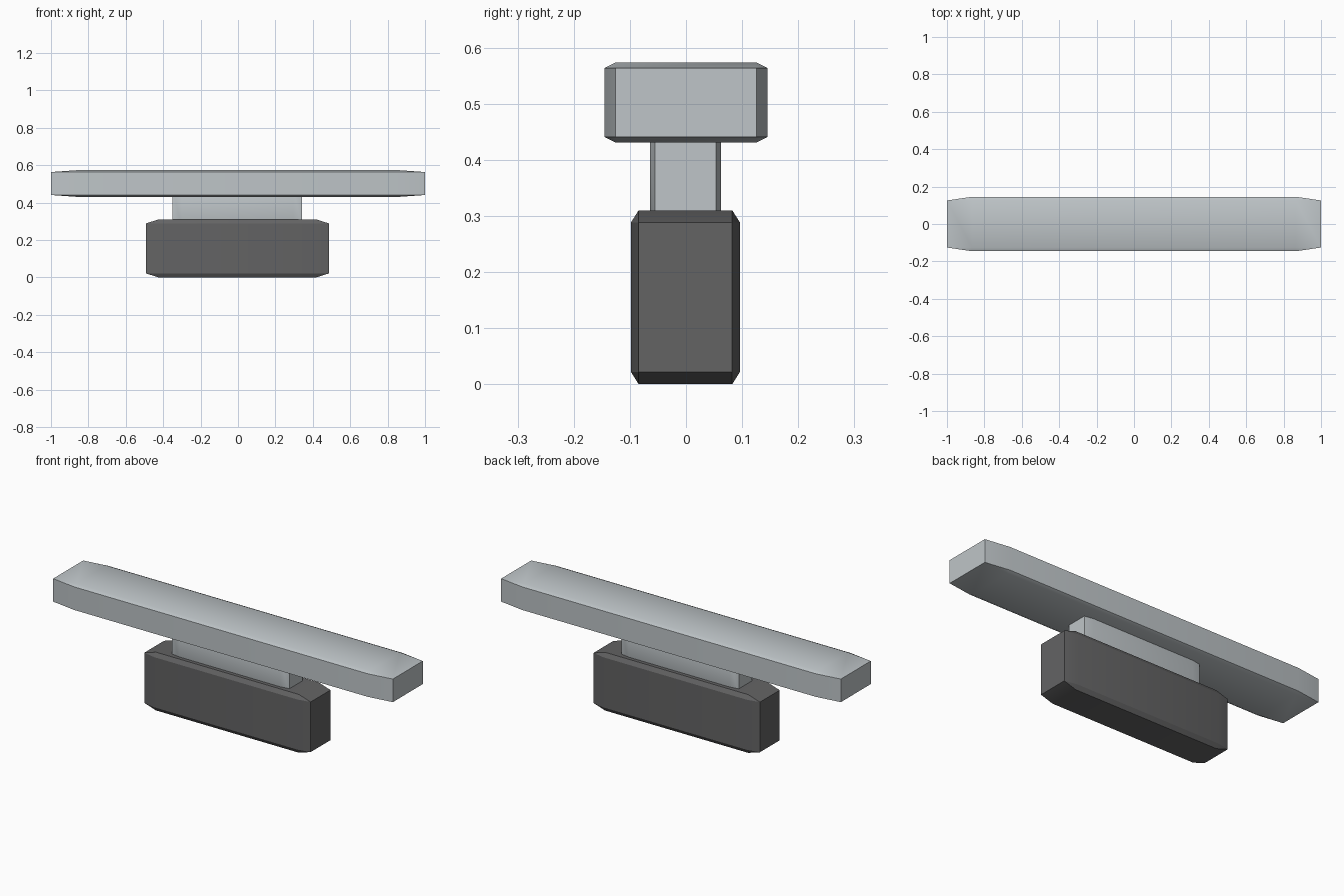
import bpy
import bmesh
import math

default = bpy.data.objects.get("Cube")
if default:
    bpy.data.objects.remove(default, do_unlink=True)


def material(name, rgb):
    mat = bpy.data.materials.new(name)
    mat.use_nodes = True
    mat.diffuse_color = (*rgb, 1)
    mat.node_tree.nodes["Principled BSDF"].inputs["Base Color"].default_value = (*rgb, 1)
    return mat


def chamfered_block(name, centre, half, mat, chamfer=0.14):
    """Chamfered unit cube stretched to size, so the chamfer stretches too."""
    bm = bmesh.new()
    bmesh.ops.create_cube(bm, size=2)
    bmesh.ops.bevel(bm, geom=bm.edges[:], offset=chamfer, segments=1,
                    profile=0.5, affect='EDGES')
    bmesh.ops.scale(bm, vec=half, verts=bm.verts)
    bmesh.ops.recalc_face_normals(bm, faces=bm.faces)
    mesh = bpy.data.meshes.new(name)
    bm.to_mesh(mesh)
    bm.free()
    mesh.materials.append(mat)
    obj = bpy.data.objects.new(name, mesh)
    obj.location = centre
    bpy.context.collection.objects.link(obj)
    bpy.ops.object.select_all(action='DESELECT')
    obj.select_set(True)
    bpy.context.view_layer.objects.active = obj
    bpy.ops.object.shade_smooth_by_angle(angle=math.radians(30))
    return obj


light_grey = material("light grey", (0.52, 0.56, 0.58))
dark_grey = material("dark grey", (0.125, 0.125, 0.127))

# Dark base, narrow neck and long top bar
chamfered_block("base", (-0.003, -0.001, 0.155), (0.49, 0.097, 0.155), dark_grey)
chamfered_block("neck", (-0.003, -0.001, 0.37), (0.346, 0.0635, 0.12), light_grey)
chamfered_block("top_bar", (0, 0, 0.502), (1, 0.1455, 0.071), light_grey, 0.135)
